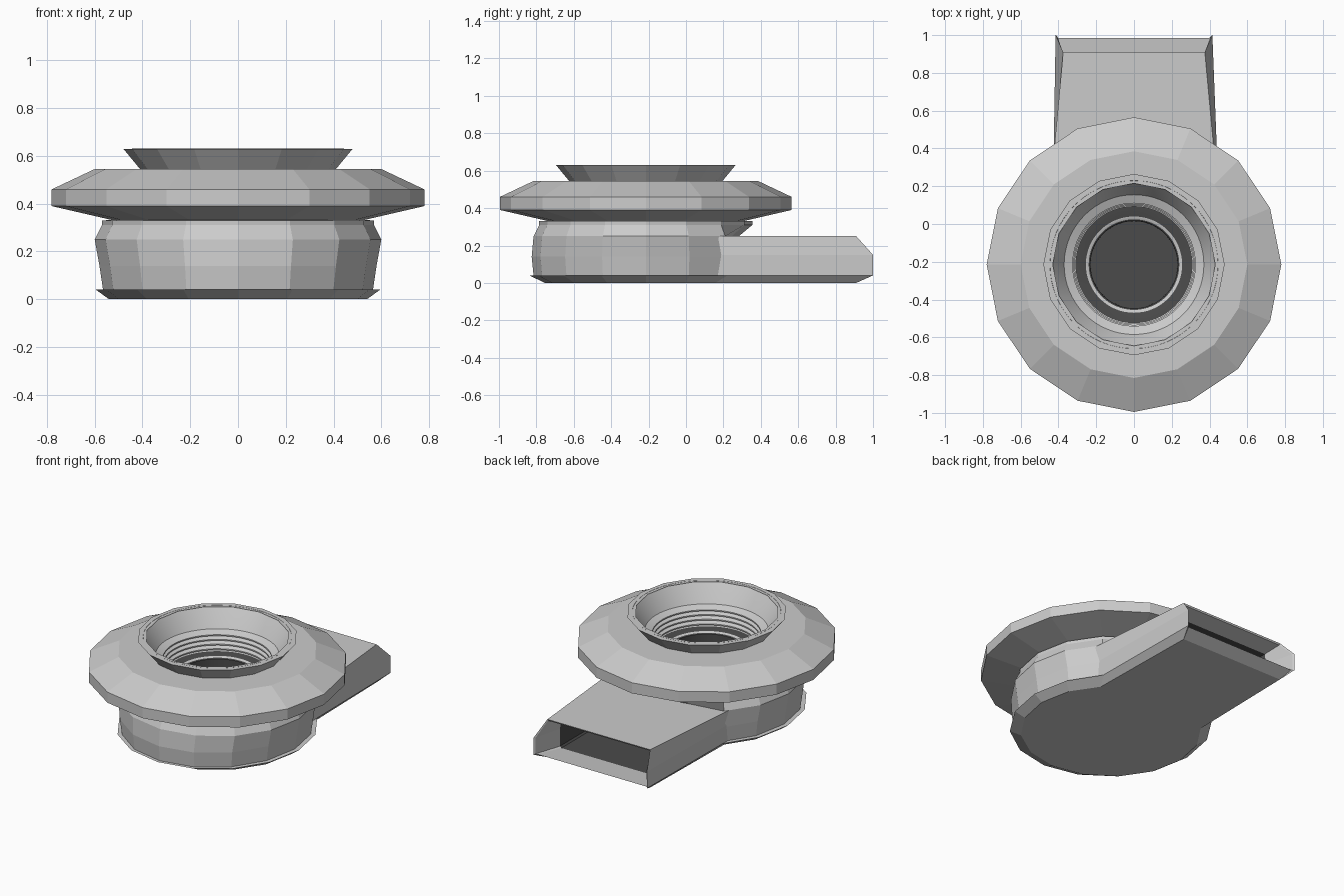
import bpy, bmesh, math

if "Cube" in bpy.data.objects:
    bpy.data.objects.remove(bpy.data.objects["Cube"])

CY = -0.215  # y of the round body's axis


def material(name, v):
    m = bpy.data.materials.new(name)
    m.diffuse_color = (v, v, v, 1)
    m.use_nodes = True
    m.node_tree.nodes["Principled BSDF"].inputs["Base Color"].default_value = m.diffuse_color
    return m


GREY = material("light grey", 0.6)
DARK = material("dark grey", 0.07)


def finish(bm, name):
    me = bpy.data.meshes.new(name)
    bm.to_mesh(me)
    bm.free()
    me.materials.append(GREY)
    me.materials.append(DARK)
    ob = bpy.data.objects.new(name, me)
    bpy.context.collection.objects.link(ob)
    return ob


def bridge(bm, a, b, mat=0):
    n = len(a)
    for i in range(n):
        j = (i + 1) % n
        bm.faces.new((a[i], a[j], b[j], b[i])).material_index = mat


def lathe(name, profile, segs, dark_from=None, light_bands=(), cap_start=False,
          cap_end=False, undercut=None):
    """profile entries: (x radius, z[, y radius]); bands are indexed in order"""
    bm = bmesh.new()
    rings = []
    for k, p in enumerate(profile):
        rx, z, ry = p[0], p[1], p[-1] if len(p) == 3 else p[0]
        ring = []
        for i in range(segs):
            t = 2 * math.pi * i / segs
            s = 1
            if undercut and k == undercut[0] and math.sin(t) > 0.8:
                s = undercut[1]
            ring.append(bm.verts.new((rx * s * math.cos(t), CY + ry * s * math.sin(t), z)))
        rings.append(ring)
    for k in range(len(rings) - 1):
        dark = dark_from is not None and k >= dark_from and k not in light_bands
        bridge(bm, rings[k], rings[k + 1], int(dark))
    if cap_start:
        bm.faces.new(rings[0][::-1])
    if cap_end:
        bm.faces.new(rings[-1]).material_index = 1
    return finish(bm, name)


# Faceted outer housing: base, drum and neck
lathe("drum", [(.54, 0), (.595, .04, .622), (.565, .04, .60), (.58, .14, .61),
               (.60, .25), (.57, .31), (.57, .33), (.45, .335)],
      16, cap_start=True, undercut=(4, .83))

# Wide flange and flared collar
lathe("flange", [(.45, .33), (.52, .33), (.78, .39), (.78, .46), (.60, .545),
                 (.41, .545), (.48, .63), (.43, .63)], 16)

# Smooth bore: funnel, thread ridges, dark shoulder, thin bright ring, dark well
bore = [(.445, .631), (.43, .61), (.37, .51)]
for i in range(4):
    z = .50 - i * .028
    bore += [(.345 - i * .006, z), (.325 - i * .006, z - .008),
             (.325 - i * .006, z - .016), (.345 - i * .006, z - .024)]
first_dark = len(bore)
bore += [(.31, .39), (.255, .385), (.24, .38), (.232, .375), (.23, .05)]
liner = lathe("threaded_bore", bore, 64, dark_from=first_dark,
              light_bands=(first_dark + 1,), cap_end=True)
bpy.context.view_layer.objects.active = liner
liner.select_set(True)
bpy.ops.object.shade_smooth_by_angle(angle=math.radians(30))

# Outlet duct with a recessed mouth and dark tunnel


def section(bm, half):
    pts = half + [(-x, y, z) for x, y, z in reversed(half)]
    return [bm.verts.new(p) for p in pts]


bm = bmesh.new()
root = section(bm, [(.45, .1, .25), (.43, .1, .15), (.425, .1, .04), (.39, .1, 0)])
lip = section(bm, [(.375, .91, .25), (.415, 1, .15), (.415, 1, .04), (.375, .91, 0)])
rim = section(bm, [(.375, .905, .24), (.405, .99, .15), (.408, .99, .043), (.40, .985, .042)])
mouth = section(bm, [(.35, .80, .215), (.36, .80, .15), (.36, .80, .035), (.35, .80, .025)])
back = section(bm, [(.35, .40, .215), (.36, .40, .15), (.36, .40, .035), (.35, .40, .025)])
bridge(bm, root, lip)
bridge(bm, lip, rim)
bridge(bm, rim, mouth)
bridge(bm, mouth, back, 1)
bm.faces.new(root)
bm.faces.new(back).material_index = 1
bmesh.ops.recalc_face_normals(bm, faces=bm.faces[:])
finish(bm, "outlet_duct")
